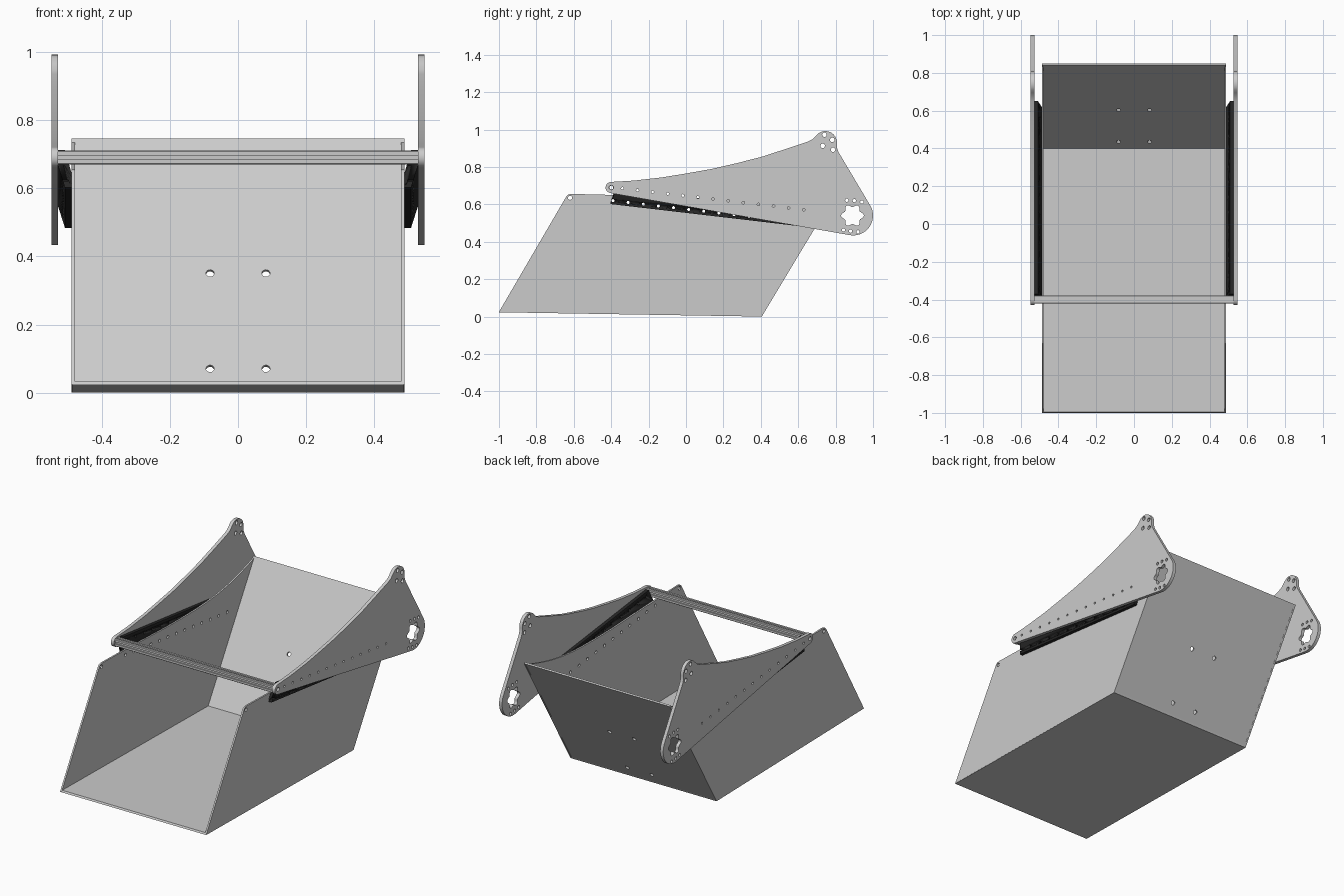
import bpy, bmesh
from math import sin, cos, pi, radians
from mathutils import Matrix, Vector

if "Cube" in bpy.data.objects:
    bpy.data.objects.remove(bpy.data.objects["Cube"])

scene = bpy.context.scene.collection


def circle(c, r, n=16):
    return [(c[0] + r * cos(2 * pi * i / n), c[1] + r * sin(2 * pi * i / n)) for i in range(n)]


def arc(c, r, a0, a1, n=10):
    return [(c[0] + r * cos(radians(a0 + (a1 - a0) * i / n)),
             c[1] + r * sin(radians(a0 + (a1 - a0) * i / n))) for i in range(n + 1)]


def finish(name, bm):
    bmesh.ops.remove_doubles(bm, verts=bm.verts, dist=1e-5)
    bmesh.ops.recalc_face_normals(bm, faces=bm.faces)
    me = bpy.data.meshes.new(name)
    bm.to_mesh(me)
    bm.free()
    me.shade_smooth()
    me.set_sharp_from_angle(angle=radians(30))
    ob = bpy.data.objects.new(name, me)
    scene.objects.link(ob)
    return ob


def plate(name, loops, thick, origin, u=(0, 1, 0), v=(0, 0, 1)):
    """Flat sheet cut from 2D loops (outline + holes), lying in the u/v plane."""
    cu = bpy.data.curves.new(name + "_profile", 'CURVE')
    cu.dimensions, cu.fill_mode, cu.extrude = '2D', 'BOTH', thick / 2
    for loop in loops:
        s = cu.splines.new('POLY')
        s.points.add(len(loop) - 1)
        for p, (a, b) in zip(s.points, loop):
            p.co = (a, b, 0, 1)
        s.use_cyclic_u = True
    tmp = bpy.data.objects.new(name + "_profile", cu)
    scene.objects.link(tmp)
    dg = bpy.context.evaluated_depsgraph_get()
    me = bpy.data.meshes.new_from_object(tmp.evaluated_get(dg))
    bpy.data.objects.remove(tmp)
    u, v = Vector(u).normalized(), Vector(v).normalized()
    m = Matrix((u, v, u.cross(v))).transposed().to_4x4()
    m.translation = origin
    me.transform(m)
    bm = bmesh.new()
    bm.from_mesh(me)
    bpy.data.meshes.remove(me)
    return finish(name, bm)


SLOPE = -0.117
upper_row = [(-0.34 + 0.0808 * i, 0.685 + SLOPE * 0.0808 * i) for i in range(13)]
lower_row = [(-0.39 + 0.0808 * i, 0.62 + SLOPE * 0.0808 * i) for i in range(13)]

# Box side sheets, floor and back
side = [(-1, 0.025), (0.405, 0), (0.85, 0.74), (0.78, 0.715), (0.7, 0.692), (0.6, 0.668),
        (0.5, 0.651), (0.4, 0.641), (0.3, 0.636), (0.15, 0.634), (0, 0.636), (-0.38, 0.65),
        (-0.615, 0.656), (-0.63, 0.652), (-0.64, 0.642)]
side_loops = [side, circle((-0.62, 0.635), 0.011)] + [circle(p, 0.009) for p in lower_row]
floor = [(-1, 0.023), (0.405, 0), (0.41, 0.01), (-0.994, 0.033)]
plate("box_floor", [floor], 0.975, (0, 0, 0))
L = (0.445 ** 2 + 0.74 ** 2) ** 0.5
back_holes = [circle((x, z * L / 0.74), 0.012) for x in (-0.082, 0.082) for z in (0.065, 0.345)]
plate("box_back", [[(-0.488, 0), (0.488, 0), (0.488, L), (-0.488, L)]] + back_holes,
      0.01, (0, 0.4, 0.003), (1, 0, 0), (0, 0.445, 0.74))

# Lift arm outline, bearing hole and bolt holes
arm = (arc((-0.4, 0.69), 0.03, 262, 90)
       + [(-0.28, 0.727), (-0.13, 0.744), (0, 0.765), (0.14, 0.79), (0.27, 0.82), (0.4, 0.853),
          (0.53, 0.895), (0.65, 0.935), (0.675, 0.947), (0.695, 0.966)]
       + arc((0.745, 0.93), 0.062, 125, -5)
       + [(0.806, 0.905), (0.815, 0.88)]
       + arc((0.894, 0.54), 0.106, 28, -100, 16))
star = [(0.89 + (0.053 + 0.008 * cos(6 * t)) * cos(t), 0.54 + (0.053 + 0.008 * cos(6 * t)) * sin(t))
        for t in [2 * pi * i / 72 for i in range(72)]]
bolts = [(0.74, 0.972), (0.782, 0.945), (0.731, 0.913), (0.786, 0.892)]
small = [(0.86, 0.622), (0.9, 0.62), (0.94, 0.613), (0.842, 0.463), (0.88, 0.457), (0.92, 0.453)]
arm_loops = ([arm, star, circle((-0.4, 0.69), 0.012)] + [circle(p, 0.012) for p in bolts]
             + [circle(p, 0.009) for p in small] + [circle(p, 0.007) for p in upper_row])

black = bpy.data.materials.new("black_spacer")
black.diffuse_color = (0.02, 0.02, 0.02, 1)
black.use_nodes = True
black.node_tree.nodes["Principled BSDF"].inputs["Base Color"].default_value = black.diffuse_color

# Spacer section: x, front y, rear y, height above the lower hole line at the front
section = [(0.528, -0.37, 0.65, 0.094), (0.528, -0.38, 0.64, 0.047), (0.508, -0.405, 0.605, -0.02),
           (0.488, -0.405, 0.605, -0.02), (0.488, -0.39, 0.62, 0.022), (0.508, -0.37, 0.65, 0.094)]


def spacer(name, s):
    bm = bmesh.new()
    rings = [[bm.verts.new((s * p[0], p[k], 0.62 + p[3] + SLOPE * (p[k] + 0.39)))
              for p in section] for k in (1, 2)]
    bm.faces.new(rings[0])
    bm.faces.new(rings[1][::-1])
    for i in range(6):
        j = (i + 1) % 6
        bm.faces.new((rings[0][i], rings[1][i], rings[1][j], rings[0][j]))
    ob = finish(name, bm)
    ob.data.materials.append(black)
    # bolt holes through both flanges
    cutter = plate("hole_cutter", [circle(p, 0.008) for p in lower_row[:12] + upper_row], 0.1,
                   (s * 0.508, 0, 0))
    mod = ob.modifiers.new("holes", 'BOOLEAN')
    mod.operation, mod.solver, mod.object = 'DIFFERENCE', 'EXACT', cutter
    dg = bpy.context.evaluated_depsgraph_get()
    ob.data = bpy.data.meshes.new_from_object(ob.evaluated_get(dg))
    ob.modifiers.clear()
    bpy.data.objects.remove(cutter)


for s, tag in ((-1, "left"), (1, "right")):
    plate("box_side_" + tag, side_loops, 0.01, (s * 0.483, 0, 0))
    plate("lift_arm_" + tag, arm_loops, 0.02, (s * 0.538, 0, 0))
    spacer("spacer_" + tag, s)

# Slotted cross bar between the arm tips
bar = []
for k in range(4):
    c, d = cos(k * pi / 2), sin(k * pi / 2)
    for a, b in [(0.021, -0.018), (0.021, -0.006), (0.014, -0.006), (0.014, 0.006),
                 (0.021, 0.006), (0.021, 0.018)]:
        bar.append((a * c - b * d - 0.399, a * d + b * c + 0.69))
plate("cross_bar", [bar, circle((-0.399, 0.69), 0.01)], 1.056, (0, 0, 0))
